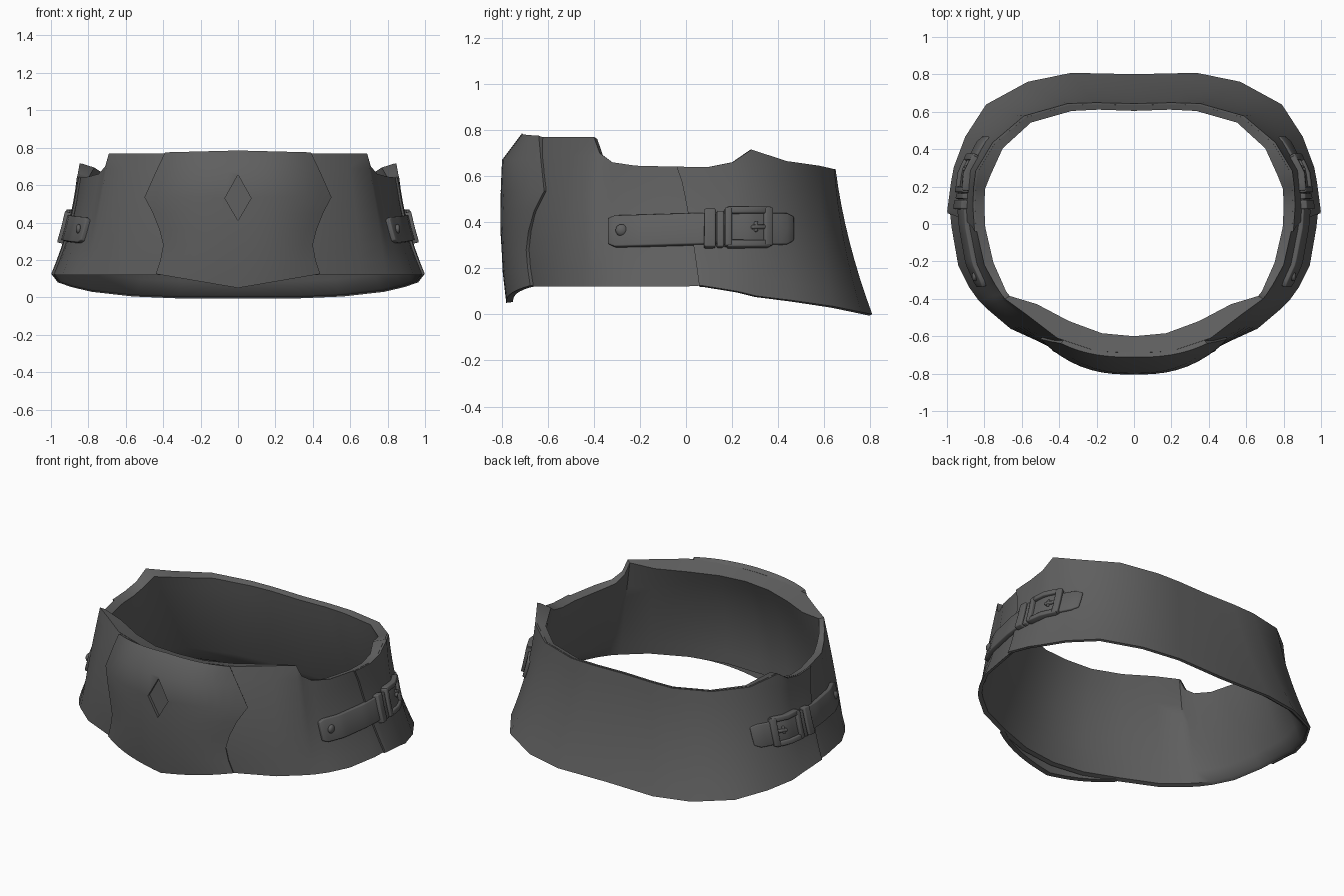
import bpy, bmesh, math
from mathutils import Vector
from mathutils.bvhtree import BVHTree

cube = bpy.data.objects.get("Cube")
if cube:
    bpy.data.objects.remove(cube, do_unlink=True)

leather = bpy.data.materials.new("dark_grey_leather")
leather.use_nodes = True
grey = (0.115, 0.115, 0.115, 1)
leather.diffuse_color = grey
shader = leather.node_tree.nodes["Principled BSDF"]
shader.inputs["Base Color"].default_value = grey
shader.inputs["Roughness"].default_value = 0.7

# Half outline from front centre to back centre: lower edge, upper edge, rim depth
LOWER = [(0, -.745, .10), (.22, -.73, .11), (.44, -.66, .12), (.66, -.56, .12),
         (.79, -.45, .12), (.83, -.41, .12), (.88, -.34, .12), (.94, -.22, .12),
         (.975, -.02, .12), (.985, .07, .125), (.965, .22, .10), (.95, .30, .08),
         (.89, .46, .06), (.78, .63, .035), (.56, .75, .01), (.33, .797, 0), (0, .79, 0)]
UPPER = [(0, -.69, .765), (.2, -.68, .765), (.41, -.61, .77), (.58, -.48, .77),
         (.69, -.40, .77), (.71, -.375, .70), (.745, -.32, .66), (.80, -.22, .645),
         (.845, -.02, .64), (.85, .10, .64), (.845, .2, .66), (.835, .28, .715),
         (.745, .43, .665), (.58, .57, .645), (.35, .635, .63), (.2, .64, .63), (0, .635, .63)]
RIM = [.09, .1, .11, .08, .03, .03, .04, .05, .05, .05, .05, .07, .05, .04, .035, .03, .03]
LAST = len(LOWER) - 1
ROWS = 8


def along(outline, u):
    i = min(int(u), LAST - 1)
    return Vector(outline[i]).lerp(Vector(outline[i + 1]), u - i)


def outward(p):
    return Vector((p.x, p.y, 0)).normalized()


def wall(u, v, scale=1.0):
    """Point on the outer wall; the front swells, the sides hollow slightly."""
    p = along(LOWER, u).lerp(along(UPPER, u), v)
    p += outward(p) * max(-.02, .045 - .01 * u) * 4 * v * (1 - v)
    return Vector((p.x * scale, p.y * scale, p.z))


def lining(u, v):
    """Point on the inner wall, deepest under the rim."""
    p = wall(u, v)
    depth = .025 + (RIM[u] - .025) * v
    p -= outward(p) * depth
    p.z += .01 * (1 - v) - .3 * depth * v
    return p


def grid_mesh(columns):
    """Quads between equal columns of points; columns run counter-clockwise."""
    bm = bmesh.new()
    cols = [[bm.verts.new(p) for p in col] for col in columns]
    for a, b in zip(cols, cols[1:]):
        for j in range(len(a) - 1):
            bm.faces.new((a[j], b[j], b[j + 1], a[j + 1]))
    bm.normal_update()
    return bm


def add_object(name, bm, thickness=0, mirror=False, bevel=0, cutter=None):
    mesh = bpy.data.meshes.new(name)
    bm.to_mesh(mesh)
    bm.free()
    mesh.materials.append(leather)
    ob = bpy.data.objects.new(name, mesh)
    bpy.context.collection.objects.link(ob)
    if mirror:
        ob.modifiers.new("mirror", "MIRROR").merge_threshold = .001
    if thickness:
        solid = ob.modifiers.new("thickness", "SOLIDIFY")
        solid.thickness = thickness
        solid.offset = -1
    if bevel:
        edge = ob.modifiers.new("bevel", "BEVEL")
        edge.width = bevel
        edge.segments = 2
        edge.limit_method = "ANGLE"
        edge.angle_limit = math.radians(50)
    if cutter:
        cut = ob.modifiers.new("cut", "BOOLEAN")
        cut.object = cutter
        cut.solver = "EXACT"
    bpy.ops.object.select_all(action="DESELECT")
    ob.select_set(True)
    bpy.context.view_layer.objects.active = ob
    bpy.ops.object.convert(target="MESH")
    bpy.ops.object.shade_smooth_by_angle(angle=math.radians(48))
    return ob


# Belt wall: outer side up, over the rim and down the lining
levels = [j / ROWS for j in range(ROWS + 1)]
belt = grid_mesh([[wall(u, v) for v in levels]
                  + [lining(u, v) for v in reversed(levels)]
                  + [wall(u, 0)] for u in range(LAST + 1)])
bmesh.ops.remove_doubles(belt, verts=belt.verts, dist=.0005)
belt.normal_update()
surface = BVHTree.FromBMesh(belt)
add_object("belt_wall", belt, mirror=True)

# Rear cover overlapping the belt, with a slanted front seam
seam = [8.85 - .95 * v for v in levels]
starts = [[wall(s, v, 1.014) for s, v in zip(seam, levels)]]
rest = [[wall(u, v, 1.014) for v in levels] for u in range(9, LAST + 1)]
add_object("rear_cover", grid_mesh(starts + rest), thickness=.015, mirror=True)


def front_y(x, z):
    hit = surface.ray_cast(Vector((max(abs(x), .002), -2, min(max(z, .14), .74))), Vector((0, 1, 0)))[0]
    return hit.y if hit else -.65


def side_x(y, z):
    hit = surface.ray_cast(Vector((2, y, z)), Vector((-1, 0, 0)))[0]
    return hit.x if hit else .9


# Front panel: centre height, edge height, half width, centre depth
PANEL = [(.05, .125, .44, -.78), (.18, .20, .415, -.795), (.28, .28, .40, -.80),
         (.36, .36, .42, -.805), (.45, .45, .455, -.805), (.535, .535, .50, -.805),
         (.67, .67, .44, -.798), (.785, .775, .39, -.712)]
STEPS = 16
panel_columns = []
for i in range(STEPS + 1):
    t = 2 * i / STEPS - 1
    column = []
    for mid_z, edge_z, half, depth in PANEL:
        z = mid_z + (edge_z - mid_z) * abs(t)
        side = front_y(half, z) - .015
        column.append(Vector((t * half, side + (depth - side) * (1 - abs(t) ** 2.6), z)))
    panel_columns.append(column)

# Diamond recess cutter
bm = bmesh.new()
ring = [bm.verts.new((x, -.95, z)) for x, z in ((-.07, .53), (0, .41), (.07, .53), (0, .655))]
face = bm.faces.new(ring)
sweep = bmesh.ops.extrude_face_region(bm, geom=[face])["geom"]
bmesh.ops.translate(bm, verts=[g for g in sweep if isinstance(g, bmesh.types.BMVert)], vec=(0, .163, 0))
bmesh.ops.recalc_face_normals(bm, faces=bm.faces)
cutter = add_object("diamond_cutter", bm)
cutter.hide_render = True
add_object("front_panel", grid_mesh(panel_columns), thickness=.03, cutter=cutter)
bpy.data.objects.remove(cutter, do_unlink=True)


def patch(name, y0, y1, z0, z1, lift, rise=0, round_ends=0, steps=4):
    """Thick strip lying on the side wall, mirrored to both sides."""
    columns = []
    for i in range(steps + 1):
        f = i / steps
        y = y0 + (y1 - y0) * f
        trim = round_ends if i in (0, steps) else 0
        low, high = z0 + rise * f + trim, z1 + rise * f - trim
        heights = [low + (high - low) * k / 2 for k in range(3)]
        columns.append([Vector((side_x(y, z) + lift, y, z)) for z in heights])
    add_object(name, grid_mesh(columns), thickness=lift + .01, mirror=True, bevel=.006)


# Side straps and buckles
patch("strap", -.34, .18, .295, .43, .027, rise=.015, round_ends=.012, steps=18)
patch("strap_end", .12, .47, .305, .44, .03, round_ends=.015, steps=12)
patch("strap_keeper", .08, .13, .295, .46, .046)
patch("strap_keeper_back", .135, .165, .295, .45, .04)
patch("buckle_front_bar", .17, .20, .30, .465, .05, steps=2)
patch("buckle_back_bar", .345, .38, .30, .465, .05, steps=2)
patch("buckle_lower_bar", .18, .37, .295, .325, .048)
patch("buckle_upper_bar", .18, .37, .44, .47, .048)
patch("buckle_prong", .29, .355, .372, .39, .046, steps=2)
patch("prong_hinge", .30, .315, .36, .405, .042, steps=2)

# Rivets
bm = bmesh.new()
bmesh.ops.create_uvsphere(bm, u_segments=16, v_segments=8, radius=.026)
bmesh.ops.scale(bm, verts=bm.verts, vec=(.6, 1, 1))
bmesh.ops.translate(bm, verts=bm.verts, vec=(side_x(-.28, .365) + .026, -.28, .365))
add_object("strap_rivet", bm, mirror=True)
